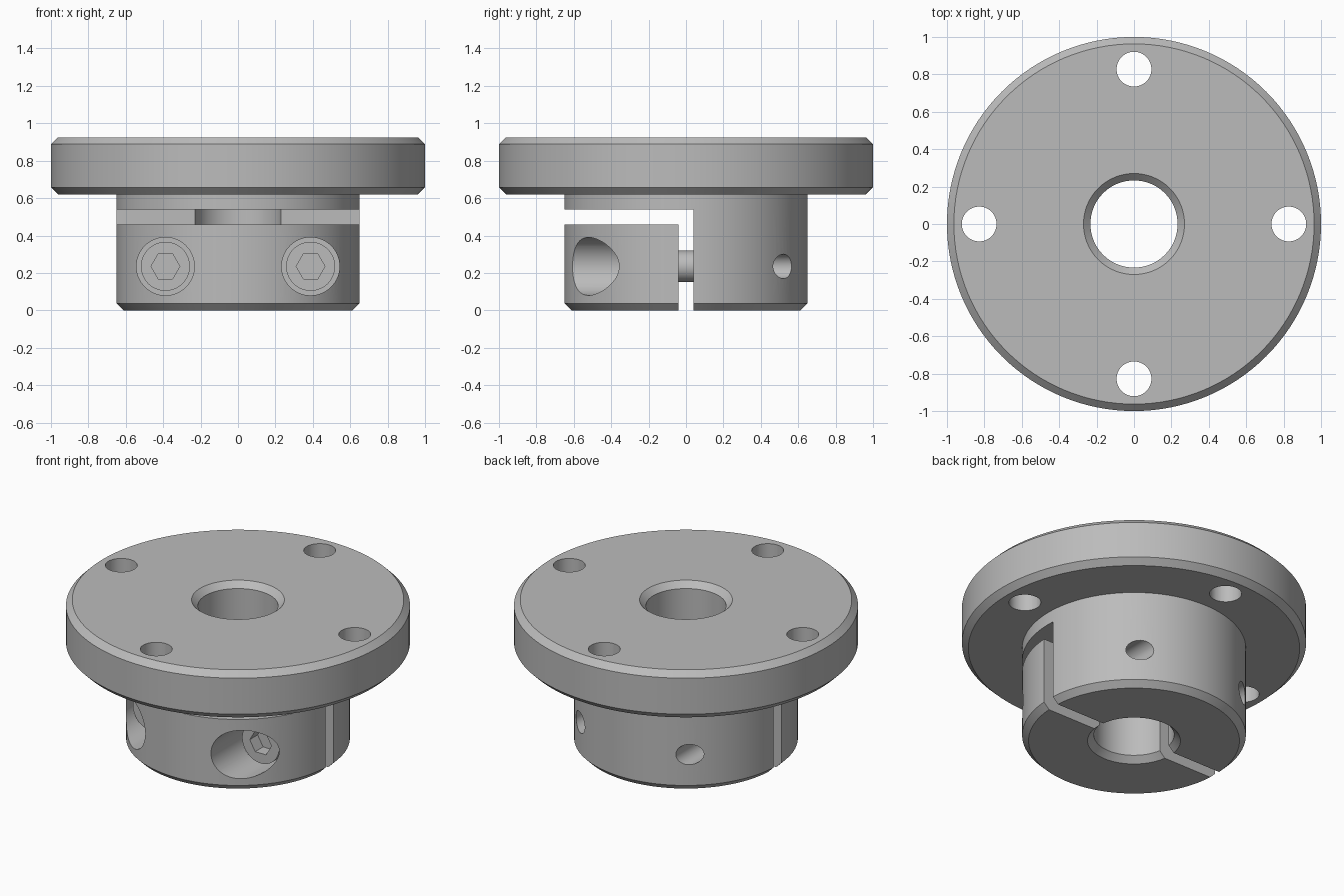
import bpy
import bmesh
import math
from mathutils import Matrix, Vector

default = bpy.data.objects.get("Cube")
if default:
    bpy.data.objects.remove(default, do_unlink=True)

steel = bpy.data.materials.new("grey_steel")
steel.use_nodes = True
GREY = (0.5, 0.5, 0.5, 1)
steel.diffuse_color = GREY
steel.node_tree.nodes["Principled BSDF"].inputs["Base Color"].default_value = GREY

ALONG_Y = Matrix.Rotation(math.pi / 2, 4, "X")  # local +z points to the front


def finish_mesh(bm, name):
    bmesh.ops.recalc_face_normals(bm, faces=bm.faces)
    mesh = bpy.data.meshes.new(name)
    bm.to_mesh(mesh)
    bm.free()
    mesh.materials.append(steel)
    obj = bpy.data.objects.new(name, mesh)
    bpy.context.collection.objects.link(obj)
    return obj


def lathe(name, profile, sides=96, matrix=Matrix()):
    """Spin (radius, height) points around z, then place the solid."""
    bm = bmesh.new()
    verts = [bm.verts.new((r, 0, z)) for r, z in profile]
    edges = [bm.edges.new(pair) for pair in zip(verts, verts[1:])]
    if profile[0][0] > 0:
        edges.append(bm.edges.new((verts[-1], verts[0])))
    bmesh.ops.spin(bm, geom=verts + edges, axis=(0, 0, 1), cent=(0, 0, 0),
                   angle=2 * math.pi, steps=sides)
    bmesh.ops.remove_doubles(bm, verts=bm.verts, dist=1e-5)
    bm.transform(matrix)
    return finish_mesh(bm, name)


def rod(name, radius, z0, z1, sides=48, matrix=Matrix()):
    return lathe(name, [(0, z0), (radius, z0), (radius, z1), (0, z1)], sides, matrix)


def box(name, low, high):
    low, high = Vector(low), Vector(high)
    bm = bmesh.new()
    bmesh.ops.create_cube(bm, size=1)
    bm.transform(Matrix.Translation((low + high) / 2) @ Matrix.Diagonal((*(high - low), 1)))
    return finish_mesh(bm, name)


def combine(target, cutter, operation="DIFFERENCE"):
    cutter.hide_render = True
    mod = target.modifiers.new("cut", "BOOLEAN")
    mod.operation, mod.solver, mod.object = operation, "EXACT", cutter
    bpy.context.view_layer.objects.active = target
    bpy.ops.object.modifier_apply(modifier=mod.name)
    bpy.data.objects.remove(cutter, do_unlink=True)


# Main dimensions
R, HUB, BORE = 1.0, 0.65, 0.233
TOP, SEAT, C = 0.925, 0.62, 0.037
GAP, SLOT_LOW, SLOT_HIGH = 0.04, 0.46, 0.54
SCREW_X, SCREW_Z = 0.388, 0.235

# Flange and hub with chamfered rims and bore
hub_base = [(BORE, C), (BORE + C, 0), (HUB - C, 0), (HUB, C)]
body = lathe("flange_and_hub", hub_base + [
    (HUB, SEAT), (R - C, SEAT), (R, SEAT + C), (R, TOP - C),
    (R - C, TOP), (BORE + C, TOP), (BORE, TOP - C)], 128)
combine(body, box("clamp_space", (-2, -2, -1), (2, GAP, SLOT_HIGH)))

# Loose front half of the clamp
cap = lathe("clamp_cap", hub_base + [(HUB, SLOT_LOW), (BORE, SLOT_LOW)], 128)
combine(cap, box("front_half", (-2, -2, -1), (2, -GAP, 2)), "INTERSECT")

# Four mounting holes through the flange
for i in range(4):
    place = Matrix.Rotation(i * math.pi / 2, 4, "Z") @ Matrix.Translation((0.828, 0, 0))
    combine(body, rod("mounting_hole", 0.093, SEAT - 0.05, TOP + 0.1, matrix=place))

# Clamp screws with counterbores in front and tapped holes behind
HEAD_FACE, HEAD_BASE, SHAFT_END = 0.325, 0.15, -0.25
parts = [body, cap]
for side, x in (("right", -SCREW_X), ("left", SCREW_X)):
    place = Matrix.Translation((x, 0, SCREW_Z)) @ ALONG_Y
    combine(cap, rod("counterbore", 0.155, HEAD_BASE, 1, 64, place))
    combine(body, rod("tapped_hole", 0.065, -1, SHAFT_END + 0.05, matrix=place))
    screw = lathe(side + "_clamp_screw", [
        (0, SHAFT_END), (0.084, SHAFT_END), (0.084, HEAD_BASE),
        (0.131, HEAD_BASE), (0.131, HEAD_FACE), (0, HEAD_FACE)], 48, place)
    combine(screw, rod("hex_socket", 0.077, HEAD_FACE - 0.08, HEAD_FACE + 0.1, 6, place))
    parts.append(screw)

# Smooth the round walls, keep chamfers and edges crisp
bpy.ops.object.select_all(action="DESELECT")
for part in parts:
    part.select_set(True)
bpy.context.view_layer.objects.active = body
bpy.ops.object.shade_smooth_by_angle(angle=math.radians(25))
